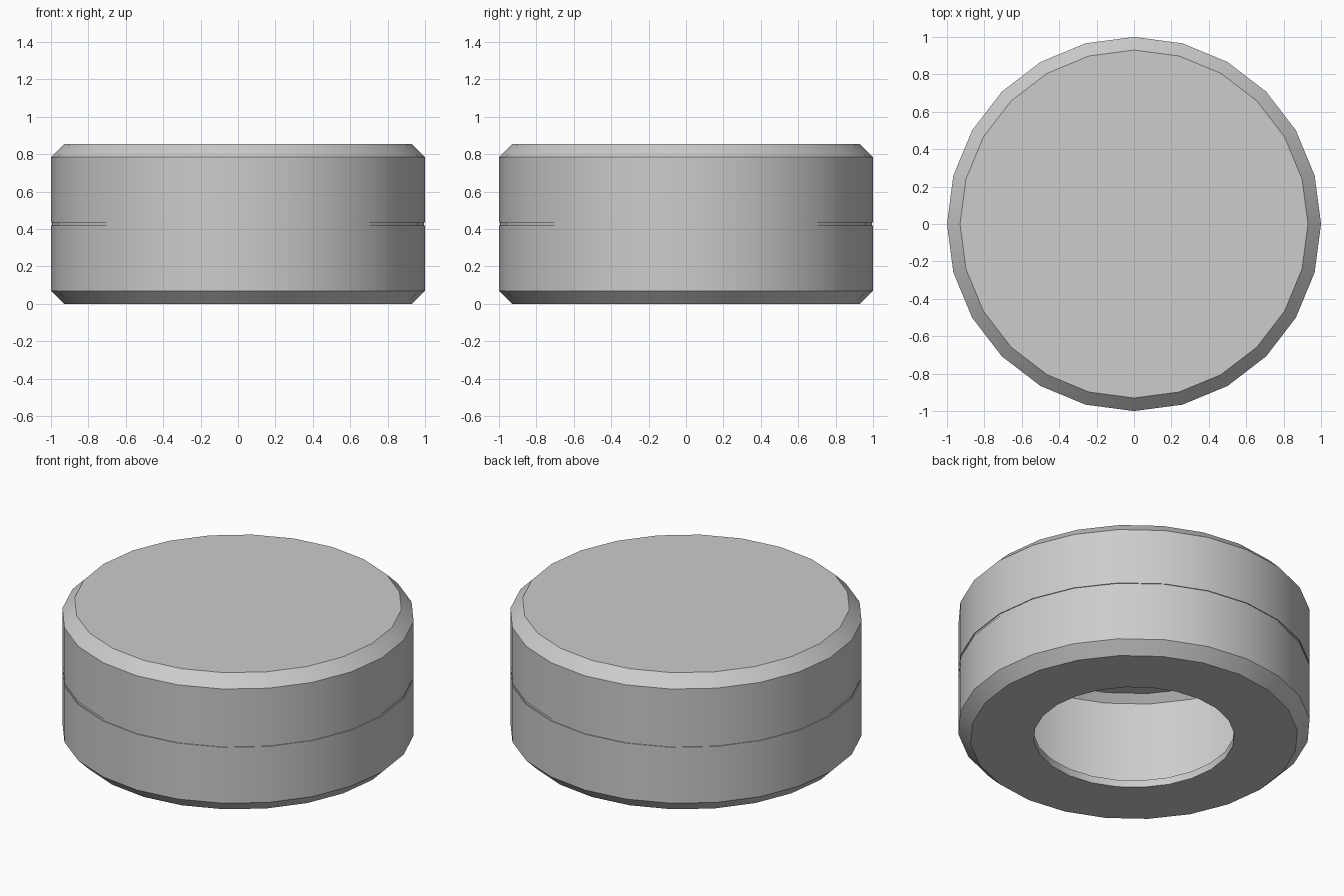
import bpy, bmesh, math

cube = bpy.data.objects.get("Cube")
if cube:
    bpy.data.objects.remove(cube, do_unlink=True)

SIDES = 24
WALL = 0.045                          # shell thickness
CORNER = WALL * math.tan(math.pi / 8)  # inset of the inner chamfer corners

# Single plain grey
grey = bpy.data.materials.new("plain_grey")
grey.use_nodes = True
colour = (0.604, 0.604, 0.604, 1.0)
grey.diffuse_color = colour
grey.node_tree.nodes["Principled BSDF"].inputs["Base Color"].default_value = colour

# Half section (radius, height): down the outside, under the rim, up the hollow inside
profile = [
    (0.93, 0.855), (1.0, 0.785),                                      # top chamfer
    (1.0, 0.436), (0.995, 0.436), (0.995, 0.42), (1.0, 0.42),         # stepped seam
    (1.0, 0.07), (0.93, 0.0),                                         # bottom chamfer
    (0.57, 0.0), (0.57, WALL),                                        # lip of the opening
    (0.93 - CORNER, WALL), (1.0 - WALL, 0.07 + CORNER),               # inner floor
    (1.0 - WALL, 0.785 - CORNER), (0.93 - CORNER, 0.855 - WALL),      # inner wall
]

bm = bmesh.new()
rings = []
for r, z in profile:
    rings.append([bm.verts.new((r * math.cos(a), r * math.sin(a), z))
                  for a in (math.tau * i / SIDES for i in range(SIDES))])
for upper, lower in zip(rings, rings[1:]):
    for i in range(SIDES):
        j = (i + 1) % SIDES
        bm.faces.new((upper[i], lower[i], lower[j], upper[j]))
bm.faces.new(rings[0])                # closed top
bm.faces.new(rings[-1])               # inner ceiling
bmesh.ops.recalc_face_normals(bm, faces=bm.faces)

mesh = bpy.data.meshes.new("hollow_cap")
bm.to_mesh(mesh)
bm.free()
mesh.materials.append(grey)
cap = bpy.data.objects.new("hollow_cap", mesh)
bpy.context.collection.objects.link(cap)

# Smooth around the wall, crisp at chamfers and seam
bpy.ops.object.select_all(action="DESELECT")
cap.select_set(True)
bpy.context.view_layer.objects.active = cap
bpy.ops.object.shade_smooth_by_angle(angle=math.radians(30))
